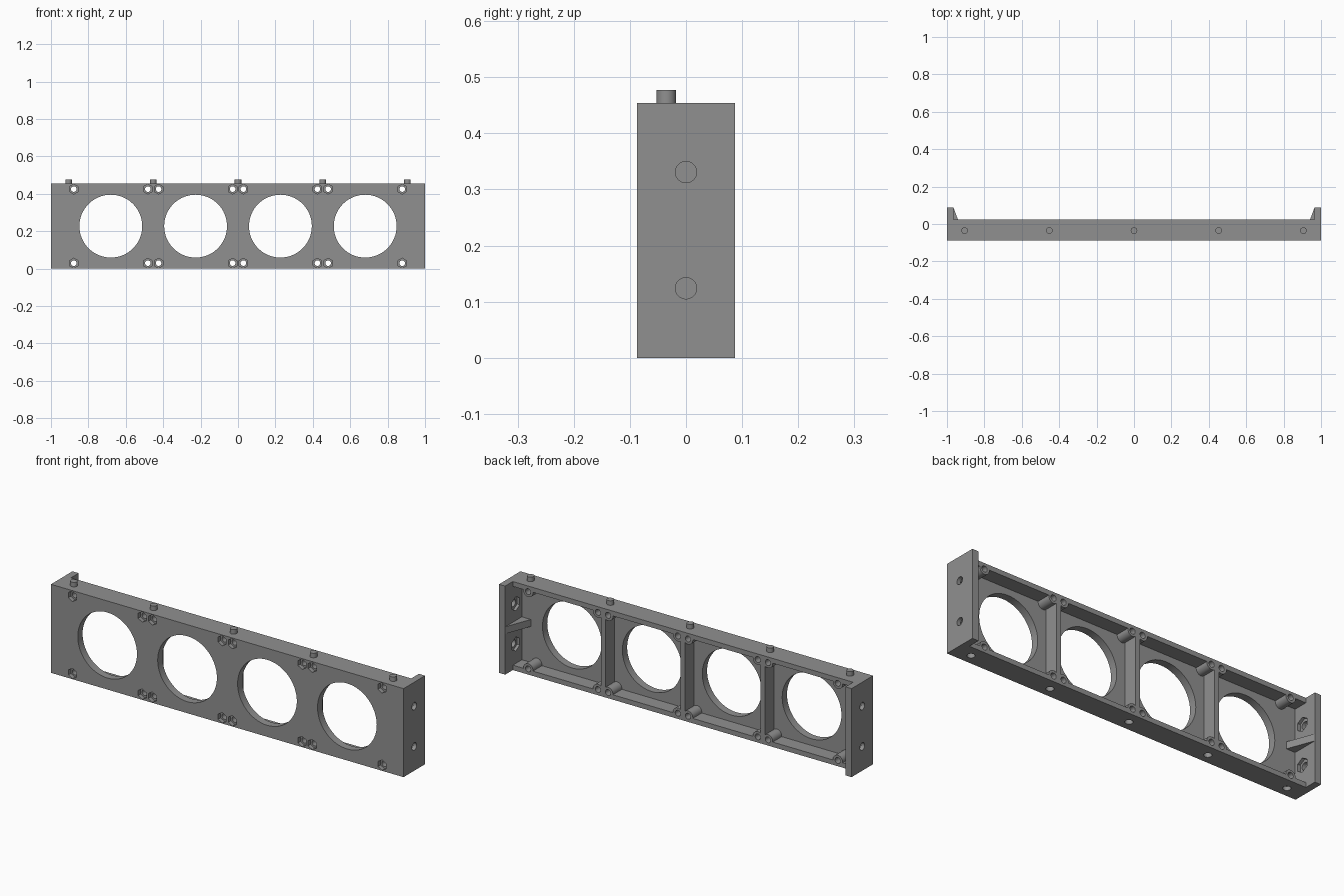
import bpy, bmesh, math
from mathutils import Matrix, Vector

if "Cube" in bpy.data.objects:
    bpy.data.objects.remove(bpy.data.objects["Cube"])

H = 0.454                       # frame height
Y0, YP, YB, YE = -0.087, -0.048, 0.025, 0.087   # front, panel back, frame back, flange back
BAYS = [-0.68, -0.2267, 0.2267, 0.68]
PEGS = [-0.906, -0.453, 0, 0.453, 0.906]
SCREWS = [(b + sx * 0.198, H / 2 + sz * 0.198) for b in BAYS for sx in (-1, 1) for sz in (-1, 1)]
SIDES = [(s, z) for s in (-1, 1) for z in (0.124, 0.331)]

grey = bpy.data.materials.new("grey plastic")
grey.diffuse_color = (0.28, 0.28, 0.28, 1)
grey.use_nodes = True
grey.node_tree.nodes["Principled BSDF"].inputs["Base Color"].default_value = grey.diffuse_color


def finish(name, bm):
    bmesh.ops.recalc_face_normals(bm, faces=bm.faces[:])
    me = bpy.data.meshes.new(name)
    bm.to_mesh(me)
    bm.free()
    ob = bpy.data.objects.new(name, me)
    bpy.context.collection.objects.link(ob)
    me.materials.append(grey)
    return ob


def add_box(bm, lo, hi):
    lo, hi = Vector(lo), Vector(hi)
    m = Matrix.Translation((lo + hi) / 2) @ Matrix.Diagonal((*(hi - lo), 1))
    bmesh.ops.create_cube(bm, size=1, matrix=m)


def add_cyl(bm, a, b, r, n=32):
    a, b = Vector(a), Vector(b)
    rot = (b - a).to_track_quat('Z', 'Y').to_matrix().to_4x4()
    bmesh.ops.create_cone(bm, cap_ends=True, segments=n, radius1=r, radius2=r,
                          depth=(b - a).length, matrix=Matrix.Translation((a + b) / 2) @ rot)


def add_prism(bm, pts, z0, z1):
    f = bm.faces.new([bm.verts.new((x, y, z0)) for x, y in pts])
    ext = bmesh.ops.extrude_face_region(bm, geom=[f])
    bmesh.ops.translate(bm, vec=(0, 0, z1 - z0),
                        verts=[v for v in ext['geom'] if isinstance(v, bmesh.types.BMVert)])


def boolean(ob, bm, op):
    tool = finish("cutter", bm)
    tool.hide_render = True
    mod = ob.modifiers.new("cut", 'BOOLEAN')
    mod.operation, mod.object, mod.solver = op, tool, 'EXACT'
    bpy.context.view_layer.objects.active = ob
    bpy.ops.object.modifier_apply(modifier=mod.name)
    bpy.data.objects.remove(tool)


# frame block with end flanges
bm = bmesh.new()
add_prism(bm, [(-1, Y0), (1, Y0), (1, YE), (0.965, YE), (0.965, YB),
               (-0.965, YB), (-0.965, YE), (-1, YE)], 0, H)
frame = finish("frame", bm)

# open bays at the back, leaving ribs and rims
bm = bmesh.new()
edges = [-0.965, -0.453, 0, 0.453, 0.965]
for i in range(4):
    l = edges[i] + (0.0125 if i > 0 else 0)
    r = edges[i + 1] - (0.0125 if i < 3 else 0)
    add_box(bm, (l, YP, 0.025), (r, YB + 0.1, H - 0.025))
# keep the rims at full depth, the cut only passes out of the back
boolean(frame, bm, 'DIFFERENCE')

# screw tubes
bm = bmesh.new()
for x, z in SCREWS:
    add_cyl(bm, (x, YP - 0.01, z), (x, YB, z), 0.0275)
boolean(frame, bm, 'UNION')

# flange gussets
bm = bmesh.new()
for s in (-1, 1):
    add_prism(bm, [(s * 0.98, YE), (s * 0.965, YE), (s * 0.91, YP - 0.01), (s * 0.98, YP - 0.01)],
              H / 2 - 0.018, H / 2 + 0.018)
boolean(frame, bm, 'UNION')

# large round openings
bm = bmesh.new()
for x in BAYS:
    add_cyl(bm, (x, -0.2, H / 2), (x, 0, H / 2), 0.168, 64)
boolean(frame, bm, 'DIFFERENCE')

# screw holes and flange holes
bm = bmesh.new()
for x, z in SCREWS:
    add_cyl(bm, (x, -0.2, z), (x, 0.2, z), 0.015, 24)
for s, z in SIDES:
    add_cyl(bm, (s * 0.94, 0, z), (s * 1.05, 0, z), 0.019)
boolean(frame, bm, 'DIFFERENCE')

# hexagonal nut pockets
bm = bmesh.new()
for x, z in SCREWS:
    add_cyl(bm, (x, -0.2, z), (x, Y0 + 0.02, z), 0.0265, 6)
for s, z in SIDES:
    add_cyl(bm, (s * 0.93, 0, z), (s * 0.98, 0, z), 0.036, 6)
boolean(frame, bm, 'DIFFERENCE')

# peg sockets underneath
bm = bmesh.new()
for x in PEGS:
    add_cyl(bm, (x, -0.035, -0.05), (x, -0.035, 0.021), 0.0185)
boolean(frame, bm, 'DIFFERENCE')

# locating pegs on top
bm = bmesh.new()
for x in PEGS:
    add_cyl(bm, (x, -0.035, H - 0.005), (x, -0.035, 0.477), 0.0175)
pegs = finish("locating_pegs", bm)

for ob in (frame, pegs):
    bpy.ops.object.select_all(action='DESELECT')
    ob.select_set(True)
    bpy.context.view_layer.objects.active = ob
    bpy.ops.object.shade_smooth_by_angle(angle=math.radians(30))
